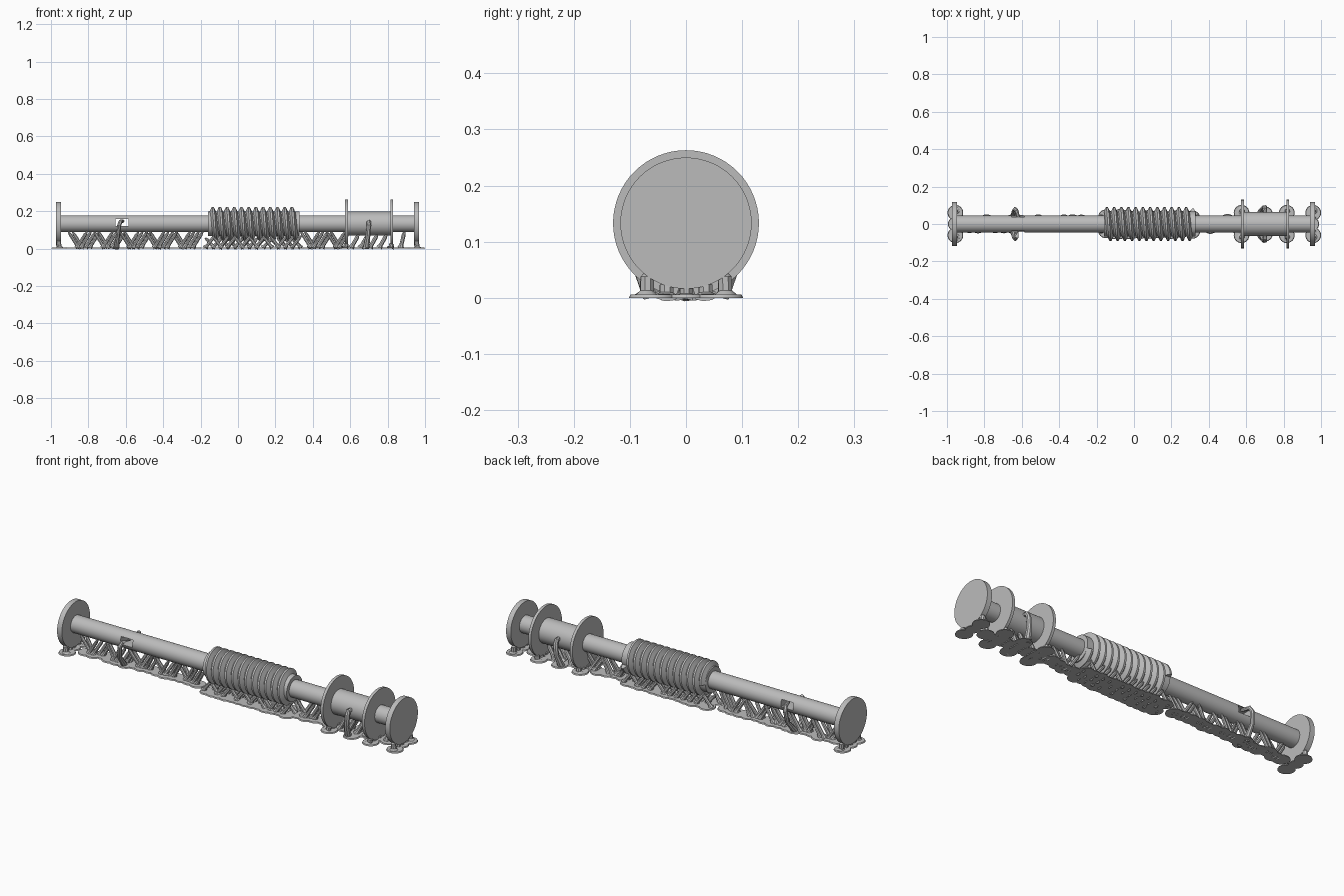
import bpy, bmesh, math, random
from mathutils import Vector, Matrix

random.seed(4)
cube = bpy.data.objects.get("Cube")
if cube:
    bpy.data.objects.remove(cube, do_unlink=True)

AXIS_Z = 0.133
grey = bpy.data.materials.new("plain grey")
grey.use_nodes = True
GREY = (0.5, 0.5, 0.5, 1)
grey.diffuse_color = GREY
grey.node_tree.nodes["Principled BSDF"].inputs["Base Color"].default_value = GREY


def finish(name, bm, smooth=True):
    bmesh.ops.recalc_face_normals(bm, faces=bm.faces)
    mesh = bpy.data.meshes.new(name)
    bm.to_mesh(mesh)
    bm.free()
    mesh.materials.append(grey)
    obj = bpy.data.objects.new(name, mesh)
    bpy.context.collection.objects.link(obj)
    if smooth:
        bpy.ops.object.select_all(action='DESELECT')
        obj.select_set(True)
        bpy.context.view_layer.objects.active = obj
        bpy.ops.object.shade_smooth_by_angle(angle=math.radians(35))
    return obj


def tube(bm, points, radii, sides=8):
    """Capped tube through points, one radius per point."""
    points = [Vector(p) for p in points]
    rings = []
    for i, p in enumerate(points):
        along = points[min(i + 1, len(points) - 1)] - points[max(i - 1, 0)]
        side = along.cross(Vector((0.3, 1, 0.1))).normalized()
        up = along.cross(side).normalized()
        ring = []
        for k in range(sides):
            a = math.tau * k / sides
            ring.append(bm.verts.new(p + (side * math.cos(a) + up * math.sin(a)) * radii[i]))
        rings.append(ring)
    for a, b in zip(rings, rings[1:]):
        for k in range(sides):
            j = (k + 1) % sides
            bm.faces.new((a[k], a[j], b[j], b[k]))
    bm.faces.new(rings[0])
    bm.faces.new(rings[-1])


def round_bar(name, x0, x1, radius):
    bm = bmesh.new()
    tube(bm, [(x0, 0, AXIS_Z), (x1, 0, AXIS_Z)], [radius, radius], 64)
    return finish(name, bm)


# Shaft, end discs and the drum with its two flanges
shaft = round_bar("shaft", -0.955, 0.95, 0.045)
round_bar("right_end_disc", -0.974, -0.946, 0.117)
round_bar("left_end_disc", 0.941, 0.968, 0.117)
round_bar("drum", 0.58, 0.822, 0.064)
for name, x in (("inner_flange", 0.58), ("outer_flange", 0.822)):
    round_bar(name, x - 0.0075, x + 0.0075, 0.13)

# Slot cut across the shaft
bm = bmesh.new()
bmesh.ops.create_cube(bm, size=1, matrix=Matrix.Translation((-0.62, 0, 0.139))
                      @ Matrix.Diagonal((0.07, 0.2, 0.038, 1)))
cutter = finish("slot_cutter", bm, False)
cutter.hide_render = True
cutter.hide_set(True)
cutter.display_type = 'WIRE'
cut = shaft.modifiers.new("slot", 'BOOLEAN')
cut.object = cutter
cut.solver = 'EXACT'

# Screw: core plus a helical thread
START, END, PITCH, STEPS = -0.16, 0.33, 0.0385, 48
round_bar("screw_core", START, END, 0.066)
bm = bmesh.new()
profile = [(-0.018, 0.062), (-0.005, 0.09), (0.005, 0.09), (0.018, 0.062)]
turns = (END - START - 0.03) / PITCH
previous = None
for i in range(int(turns * STEPS) + 1):
    t = i / STEPS
    a = math.tau * t
    row = [bm.verts.new((START + 0.015 + PITCH * t + dx, r * math.cos(a), AXIS_Z + r * math.sin(a)))
           for dx, r in profile]
    if previous:
        for k in range(4):
            j = (k + 1) % 4
            bm.faces.new((previous[k], previous[j], row[j], row[k]))
    else:
        bm.faces.new(row)
    previous = row
bm.faces.new(previous)
finish("screw_thread", bm)

# Supports: flat foot pads carrying slanted struts
pads, struts = bmesh.new(), bmesh.new()


def pad(x, y, radius=0.042):
    bmesh.ops.create_cone(pads, cap_ends=True, segments=24, radius1=radius,
                          radius2=radius * 0.93, depth=0.006,
                          matrix=Matrix.Translation((x, y, 0.003)))


def strut(foot, tip, r=0.011):
    foot, tip = Vector((*foot, 0.004)), Vector(tip)
    tube(struts, [foot, foot.lerp(tip, 0.2), foot.lerp(tip, 0.8), tip],
         [r * 1.7, r, r, r * 0.45])


# Row under the bare shaft, leaning either way
count = 0
x = -0.88
while x < 0.55:
    if not START - 0.03 < x < END + 0.02:
        y = random.uniform(-0.012, 0.012)
        pad(x, y)
        lean = 0.055 if count % 3 else -0.055
        for dx in (0, 0.022):
            strut((x + dx - lean / 2, y), (x + dx + lean / 2, random.uniform(-0.02, 0.02), 0.092), 0.009)
        count += 1
    x += 0.046

# Denser rows under the screw
for i in range(13):
    x = START + 0.01 + i * PITCH
    for y in (-0.032, 0.032):
        pad(x, y + random.uniform(-0.008, 0.008))
    for y in (-0.04, 0, 0.04):
        lean = random.choice((-0.025, 0.025))
        strut((x - lean, y * 0.9), (x + lean, y, 0.058 + abs(y) * 0.25), 0.009)

# Under the drum
for i in range(4):
    x = 0.625 + i * 0.05
    pad(x, 0)
    for y in (-0.015, 0.015):
        strut((x - 0.02, y), (x + 0.02, y, 0.074))
pad(0.88, 0)
strut((0.87, 0), (0.89, 0, 0.092))

# Short feet on both sides of each disc
for x, shift, radius in ((-0.96, 0.005, 0.117), (0.58, -0.005, 0.13),
                         (0.822, -0.005, 0.13), (0.955, 0.003, 0.117)):
    for side in (-1, 1):
        pad(x + shift, side * 0.06)
        for y in (0.035, 0.07):
            rim = AXIS_Z - math.sqrt(radius ** 2 - y ** 2)
            strut((x + shift, side * y), (x, side * y * 0.98, rim + 0.006), 0.013)
    pad(x, 0, 0.035)
    strut((x, 0), (x, 0, 0.02), 0.012)

# Bent arms that reach up into the slot and the drum sides
for side in (-1, 1):
    pad(-0.645, side * 0.012)
    tube(struts, [(-0.65, side * 0.02, 0.004), (-0.642, side * 0.07, 0.065),
                  (-0.635, side * 0.08, 0.125), (-0.628, side * 0.07, 0.145),
                  (-0.615, side * 0.025, 0.147)], [0.016, 0.011, 0.011, 0.011, 0.008])
    pad(0.7, side * 0.052)
    tube(struts, [(0.685, side * 0.06, 0.004), (0.695, side * 0.088, 0.07),
                  (0.7, side * 0.088, 0.125), (0.7, side * 0.078, 0.142),
                  (0.702, side * 0.045, 0.145)], [0.018, 0.013, 0.013, 0.012, 0.009])

finish("support_pads", pads)
finish("support_struts", struts)
